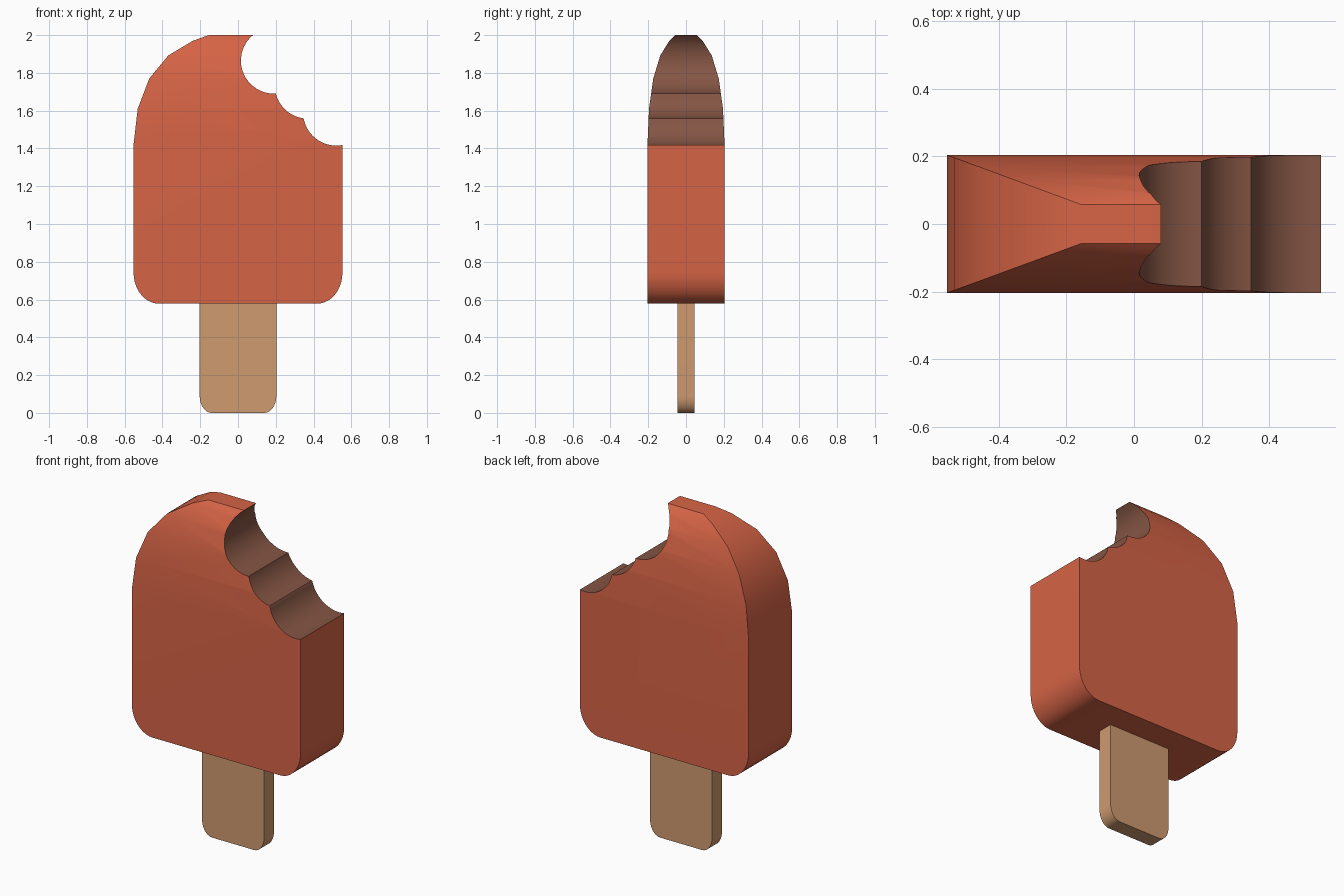
import bpy, bmesh, math

if "Cube" in bpy.data.objects:
    bpy.data.objects.remove(bpy.data.objects["Cube"])


def material(name, color):
    m = bpy.data.materials.new(name)
    m.diffuse_color = (*color, 1)
    m.use_nodes = True
    m.node_tree.nodes["Principled BSDF"].inputs["Base Color"].default_value = m.diffuse_color
    return m


RED = material("red ice", (0.672, 0.127, 0.061))
BROWN = material("bitten brown", (0.231, 0.091, 0.058))
WOOD = material("wood", (0.62, 0.325, 0.16))


def make_object(name, verts, faces, mat):
    me = bpy.data.meshes.new(name)
    me.from_pydata(verts, [], faces)
    bm = bmesh.new()
    bm.from_mesh(me)
    bmesh.ops.recalc_face_normals(bm, faces=bm.faces)
    bm.to_mesh(me)
    bm.free()
    me.materials.append(mat)
    ob = bpy.data.objects.new(name, me)
    bpy.context.collection.objects.link(ob)
    return ob


def bridge(n, loops):
    """Side faces and caps for stacked loops of n vertices."""
    faces = [tuple(reversed(range(n)))]
    for k in range(loops - 1):
        a, b = k * n, (k + 1) * n
        faces += [(a + i, a + (i + 1) % n, b + (i + 1) % n, b + i) for i in range(n)]
    faces.append(tuple(range((loops - 1) * n, loops * n)))
    return faces


def loft(name, rings, mat):
    """Stack of rectangles given as (half width, half depth, height)."""
    verts = [(sx * w, sy * d, z) for w, d, z in rings
             for sx, sy in ((-1, -1), (1, -1), (1, 1), (-1, 1))]
    return make_object(name, verts, bridge(4, len(rings)), mat)


def rounded_bottom(w, d, z, rx, rz, steps=10):
    """Rings of an elliptical corner rising from height z."""
    angles = [math.pi / 2 * i / steps for i in range(steps + 1)]
    return [(w - rx + rx * math.sin(a), d, z + rz - rz * math.cos(a)) for a in angles]


def smooth(ob):
    bpy.ops.object.select_all(action='DESELECT')
    ob.select_set(True)
    bpy.context.view_layer.objects.active = ob
    bpy.ops.object.shade_smooth_by_angle(angle=math.radians(30))


# Ice body: rounded bottom corners, top tapering on all four sides
W, D = 0.553, 0.204
rings = rounded_bottom(W, D, 0.578, 0.135, 0.165)
rings += [(W * s, D * s, z) for s, z in ((1, 1.42), (0.96, 1.61), (0.85, 1.77),
                                         (0.668, 1.892), (0.432, 1.97), (0.28, 2.0))]
body = loft("ice_body", rings, RED)
body.data.materials.append(BROWN)

# Bite: three scooped arcs closed off outside the body
outline = []
for cx, cz, a0, a1 in ((0.19, 1.865, 105, 272), (0.37, 1.733, 194, 262), (0.52, 1.59, 191, 280)):
    for i in range(17):
        a = math.radians(a0 + (a1 - a0) * i / 16)
        outline.append((cx + 0.175 * math.cos(a), cz + 0.175 * math.sin(a)))
outline += [(0.7, 1.425), (0.7, 2.2), (0.145, 2.2)]
verts = [(x, y, z) for y in (0.4, -0.4) for x, z in outline]
cutter = make_object("bite_cutter", verts, bridge(len(outline), 2), BROWN)
cutter.hide_render = True

mod = body.modifiers.new("bite", 'BOOLEAN')
mod.operation = 'DIFFERENCE'
mod.solver = 'EXACT'
mod.use_self = True
mod.material_mode = 'TRANSFER'
mod.object = cutter
bpy.context.view_layer.update()
bpy.context.view_layer.objects.active = body
bpy.ops.object.modifier_apply(modifier=mod.name)
bpy.data.objects.remove(cutter)
smooth(body)

# Wooden stick
stick = loft("stick", rounded_bottom(0.203, 0.046, 0, 0.065, 0.09) + [(0.203, 0.046, 0.6)], WOOD)
smooth(stick)
